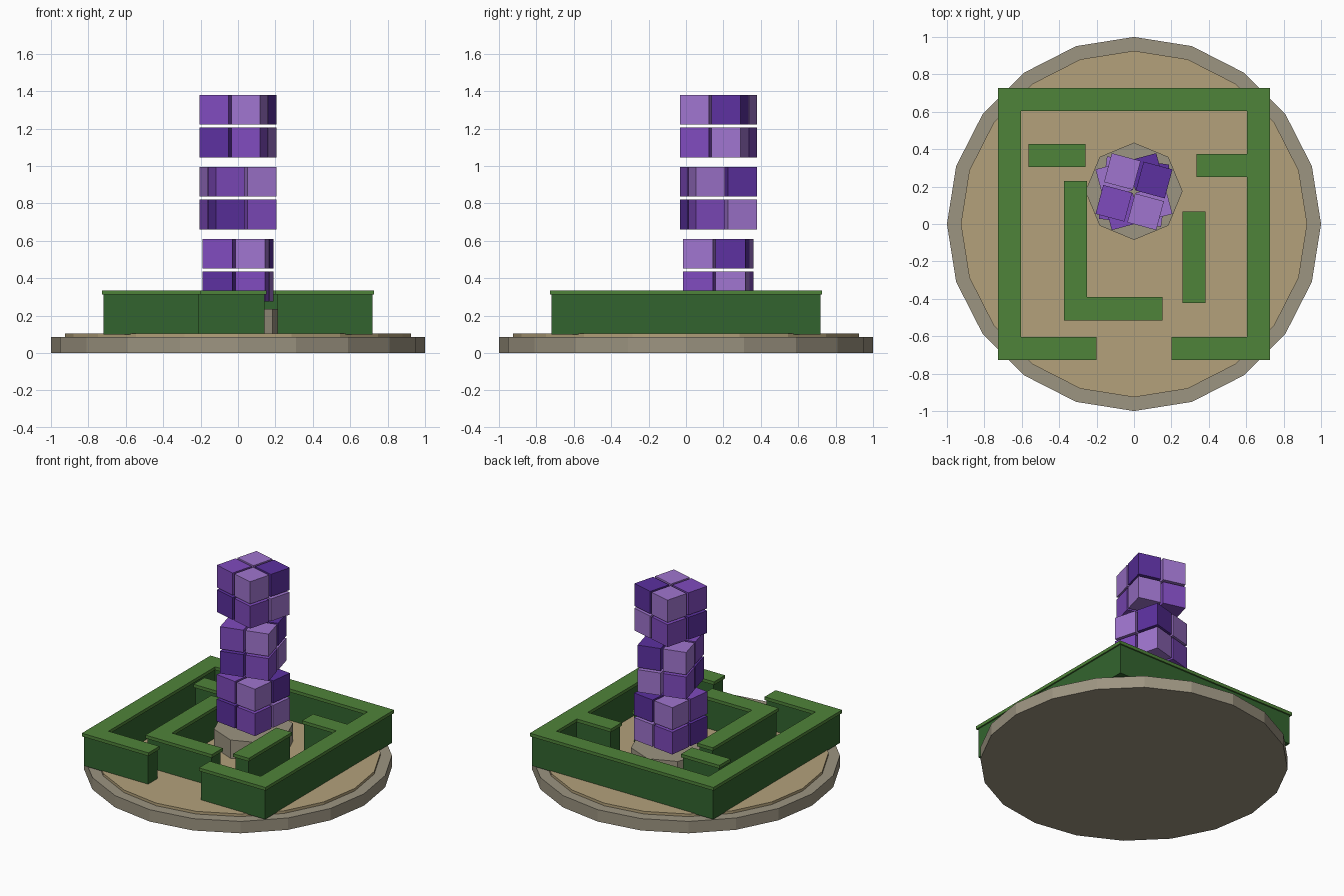
import bpy, bmesh, math
from mathutils import Vector, Matrix

if "Cube" in bpy.data.objects:
    bpy.data.objects.remove(bpy.data.objects["Cube"])


def material(name, rgb):
    # sRGB 0-255 to linear colour
    m = bpy.data.materials.new(name)
    m.diffuse_color = [(c / 255) ** 2.2 for c in rgb] + [1]
    m.use_nodes = True
    m.node_tree.nodes["Principled BSDF"].inputs["Base Color"].default_value = m.diffuse_color
    return m


STONE = material("stone", (155, 147, 128))
SAND = material("sand", (178, 160, 122))
LEAF = material("leaf_dark", (54, 100, 50))
TOP = material("leaf_light", (80, 130, 60))
PURPLES = [material("purple_dark", (92, 52, 158)),
           material("purple_mid", (126, 76, 188)),
           material("purple_light", (158, 116, 205))]


def make_object(name, bm, mat):
    bmesh.ops.recalc_face_normals(bm, faces=bm.faces[:])
    me = bpy.data.meshes.new(name)
    bm.to_mesh(me)
    bm.free()
    me.materials.append(mat)
    ob = bpy.data.objects.new(name, me)
    bpy.context.collection.objects.link(ob)
    return ob


def prism(name, pts, z0, z1, mat):
    bm = bmesh.new()
    f = bm.faces.new([bm.verts.new((x, y, z0)) for x, y in pts])
    top = bmesh.ops.extrude_face_region(bm, geom=[f], use_keep_orig=True)
    vs = [v for v in top["geom"] if isinstance(v, bmesh.types.BMVert)]
    bmesh.ops.translate(bm, verts=vs, vec=(0, 0, z1 - z0))
    return make_object(name, bm, mat)


def disc(name, n, r, z0, z1, mat, cy=0):
    pts = [(r * math.cos(math.tau * i / n), cy + r * math.sin(math.tau * i / n))
           for i in range(n)]
    return prism(name, pts, z0, z1, mat)


def ribbon(path, width, trim):
    # mitred outline around a centre line
    p = [Vector(q) for q in path]
    p[0] += (p[1] - p[0]).normalized() * trim
    p[-1] += (p[-2] - p[-1]).normalized() * trim
    dirs = [(b - a).normalized() for a, b in zip(p, p[1:])]
    left, right = [], []
    for i, q in enumerate(p):
        a, b = dirs[max(i - 1, 0)], dirs[min(i, len(dirs) - 1)]
        n1, n2 = Vector((-a.y, a.x)), Vector((-b.y, b.x))
        off = (n1 + n2) / (1 + n1.dot(n2)) * width / 2
        left.append(q + off)
        right.append(q - off)
    return left + right[::-1]


def hedge(name, path):
    prism(name, ribbon(path, 0.104, 0.01), 0.1, 0.312, LEAF)
    prism(name + "_top", ribbon(path, 0.124, 0), 0.312, 0.335, TOP)


# Round base and pedestal
disc("base", 20, 1.0, 0, 0.085, STONE)
disc("sand_floor", 20, 0.926, 0.085, 0.104, SAND)
CY = 0.175
disc("pedestal", 8, 0.26, 0.1, 0.235, STONE, CY)

# Maze hedges
E = 0.666
hedge("outer_hedge", [(-0.2, -E), (-E, -E), (-E, E), (E, E), (E, -E), (0.2, -E)])
hedge("corner_hedge", [(-0.312, 0.23), (-0.312, -0.453), (0.153, -0.453)])
hedge("left_hedge", [(-0.565, 0.366), (-0.26, 0.366)])
hedge("right_hedge", [(0.32, -0.423), (0.32, 0.066)])
hedge("side_hedge", [(0.333, 0.312), (0.63, 0.312)])

# Floating tower: three twisted 2x2x2 groups of cubes
SIZE, STEP = 0.16, 0.176
for s, (z, turn) in enumerate([(0.275, -7.5), (0.66, 15), (1.045, -15)]):
    rot = Matrix.Rotation(math.radians(turn), 4, 'Z')
    for k in range(2):
        for j in range(2):
            for i in range(2):
                bm = bmesh.new()
                bmesh.ops.create_cube(bm, size=SIZE)
                ob = make_object(f"tower_cube_{s}{k}{j}{i}", bm, PURPLES[(i + j + k) % 3])
                ob.matrix_world = (Matrix.Translation((0, CY - 0.002, z + SIZE / 2 + k * STEP)) @ rot
                                   @ Matrix.Translation(((i - 0.5) * STEP, (j - 0.5) * STEP, 0)))
